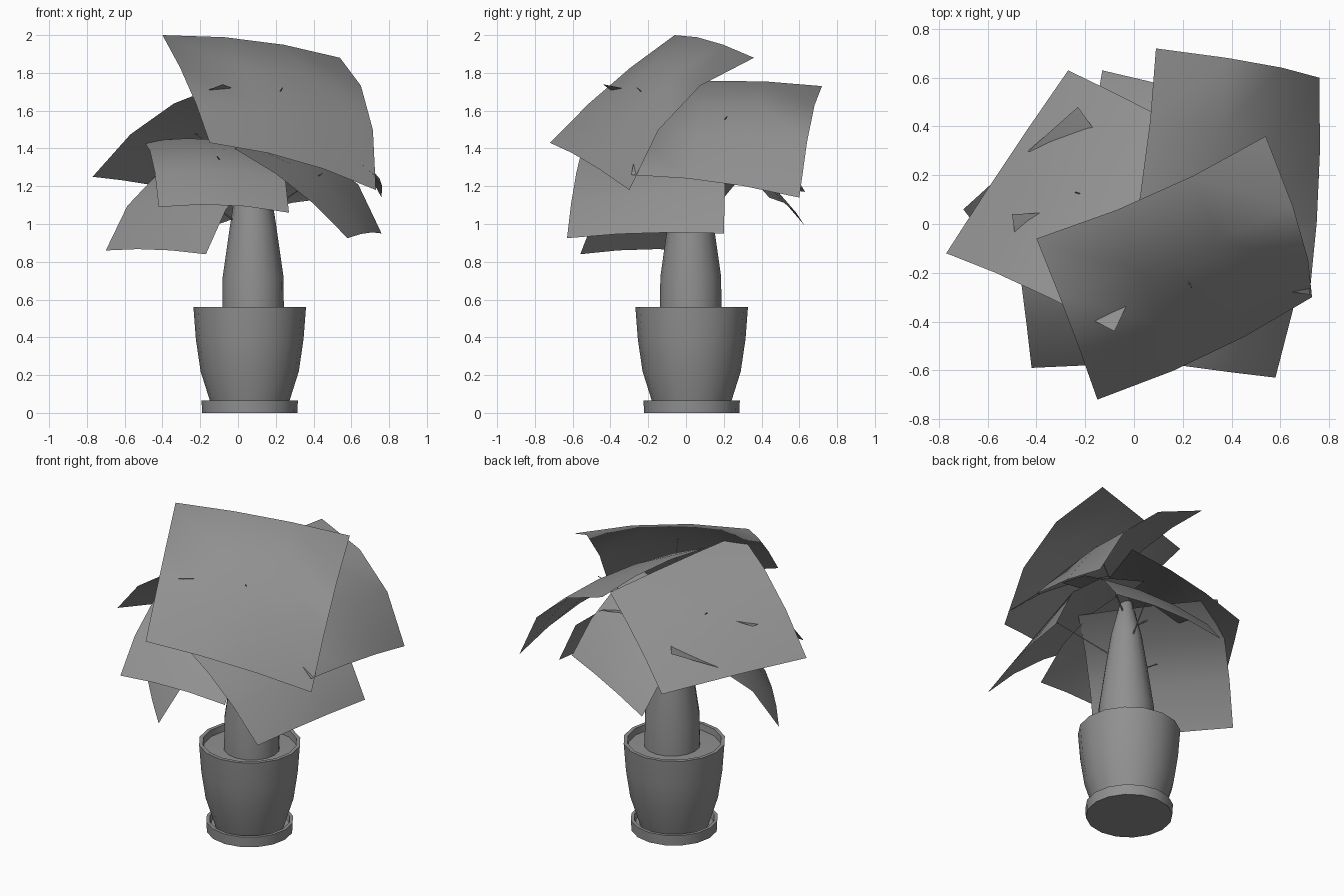
import bpy, bmesh, math
from mathutils import Vector

if "Cube" in bpy.data.objects:
    bpy.data.objects.remove(bpy.data.objects["Cube"])

POT = (0.062, 0.03)
GREY = bpy.data.materials.new("dark_grey")
GREY.diffuse_color = (0.28, 0.28, 0.28, 1)
GREY.use_nodes = True
GREY.node_tree.nodes["Principled BSDF"].inputs["Base Color"].default_value = GREY.diffuse_color


def finish(name, bm):
    bmesh.ops.recalc_face_normals(bm, faces=bm.faces)
    me = bpy.data.meshes.new(name)
    bm.to_mesh(me)
    bm.free()
    me.polygons.foreach_set("use_smooth", [True] * len(me.polygons))
    me.set_sharp_from_angle(angle=math.radians(35))
    me.materials.append(GREY)
    bpy.context.collection.objects.link(bpy.data.objects.new(name, me))


def lathe(name, profile, centre=POT, sides=16):
    """Turn a (radius, z) profile around a vertical axis."""
    bm = bmesh.new()
    vs = [bm.verts.new((centre[0] + r, centre[1], z)) for r, z in profile]
    es = [bm.edges.new(pair) for pair in zip(vs, vs[1:])]
    bmesh.ops.spin(bm, geom=vs + es, cent=(*centre, 0), axis=(0, 0, 1),
                   angle=math.tau, steps=sides)
    bmesh.ops.remove_doubles(bm, verts=bm.verts, dist=0.0005)
    finish(name, bm)


def stem(name, start, end, r=0.005):
    """Thin straight stalk between two points."""
    d = end - start
    bm = bmesh.new()
    bmesh.ops.create_cone(bm, cap_ends=True, segments=6, radius1=r, radius2=r / 2, depth=d.length)
    bmesh.ops.rotate(bm, verts=bm.verts, matrix=d.to_track_quat('Z', 'Y').to_matrix())
    bmesh.ops.translate(bm, verts=bm.verts, vec=(start + end) / 2)
    finish(name, bm)


def leaf(name, a, b, d, arch_ab, arch_ad, skew=0, c=None, n=3, thick=0.012):
    """Square sheet a-b-c-d arched upward along both directions, with its stem."""
    a, b, d = Vector(a), Vector(b), Vector(d)
    c = Vector(c) if c else b + d - a
    up = (c - a).cross(d - b).normalized()
    up *= math.copysign(1, up.z)

    def point(u, v):
        flat = a.lerp(b, u).lerp(d.lerp(c, u), v)
        lift = arch_ab * u * (1 - u) + arch_ad * (1 + skew * (2 * u - 1)) * v * (1 - v)
        return flat + up * 4 * lift

    bm = bmesh.new()
    g = [[bm.verts.new(point(i / n, j / n)) for i in range(n + 1)] for j in range(n + 1)]
    for j in range(n):
        for i in range(n):
            bm.faces.new((g[j][i], g[j][i + 1], g[j + 1][i + 1], g[j + 1][i]))
    bmesh.ops.solidify(bm, geom=bm.faces[:], thickness=thick)
    finish(name, bm)
    mid = point(0.5, 0.5)
    base = Vector((0.08, 0.025, mid.z - 0.25))
    stem(name + "_stem", base, mid + (mid - base).normalized() * 0.015)


# Pot, saucer, soil and trunk
lathe("saucer", [(0, 0), (0.252, 0), (0.255, 0.065), (0.235, 0.065), (0.228, 0.03), (0, 0.03)])
lathe("pot", [(0, 0.03), (0.2, 0.03), (0.26, 0.22), (0.285, 0.39), (0.298, 0.56),
              (0.275, 0.56), (0.27, 0.5)])
lathe("soil", [(0.272, 0.52), (0, 0.53)])
lathe("trunk", [(0.163, 0.51), (0.161, 0.72), (0.124, 0.98), (0.09, 1.2), (0.03, 1.44), (0, 1.47)],
      centre=(0.08, 0.025))

# Upper leaves
leaf("top_leaf", (-.4, -.06, 2), (.54, .36, 1.88), (-.15, -.72, 1.43), .045, .08, .65,
     c=(.73, -.3, 1.18))
leaf("back_right_leaf", (-.03, -.18, 1.74), (.09, .72, 1.73), (.72, -.29, 1.26), .03, .09, .5,
     c=(.76, .6, 1.14))
leaf("back_left_leaf", (-.77, -.12, 1.25), (-.27, .63, 1.17), (-.08, -.44, 1.74), .01, .055, -.5,
     c=(.3, .34, 1.56))

# Lower leaves
leaf("right_leaf", (.58, -.63, .925), (.76, .2, .95), (-.02, -.55, 1.4), .02, .09, .6)
leaf("front_leaf", (-.42, -.59, 1.09), (.27, -.52, 1.06), (-.5, .04, 1.44), .03, .085)
leaf("left_leaf", (-.17, -.56, .84), (-.7, .06, .86), (.28, -.17, 1.35), .02, .1,
     c=(-.23, .48, 1.36))
leaf("back_leaf", (-.13, .63, .99), (.5, .44, 1.14), (-.2, .05, 1.35), .03, .08)
